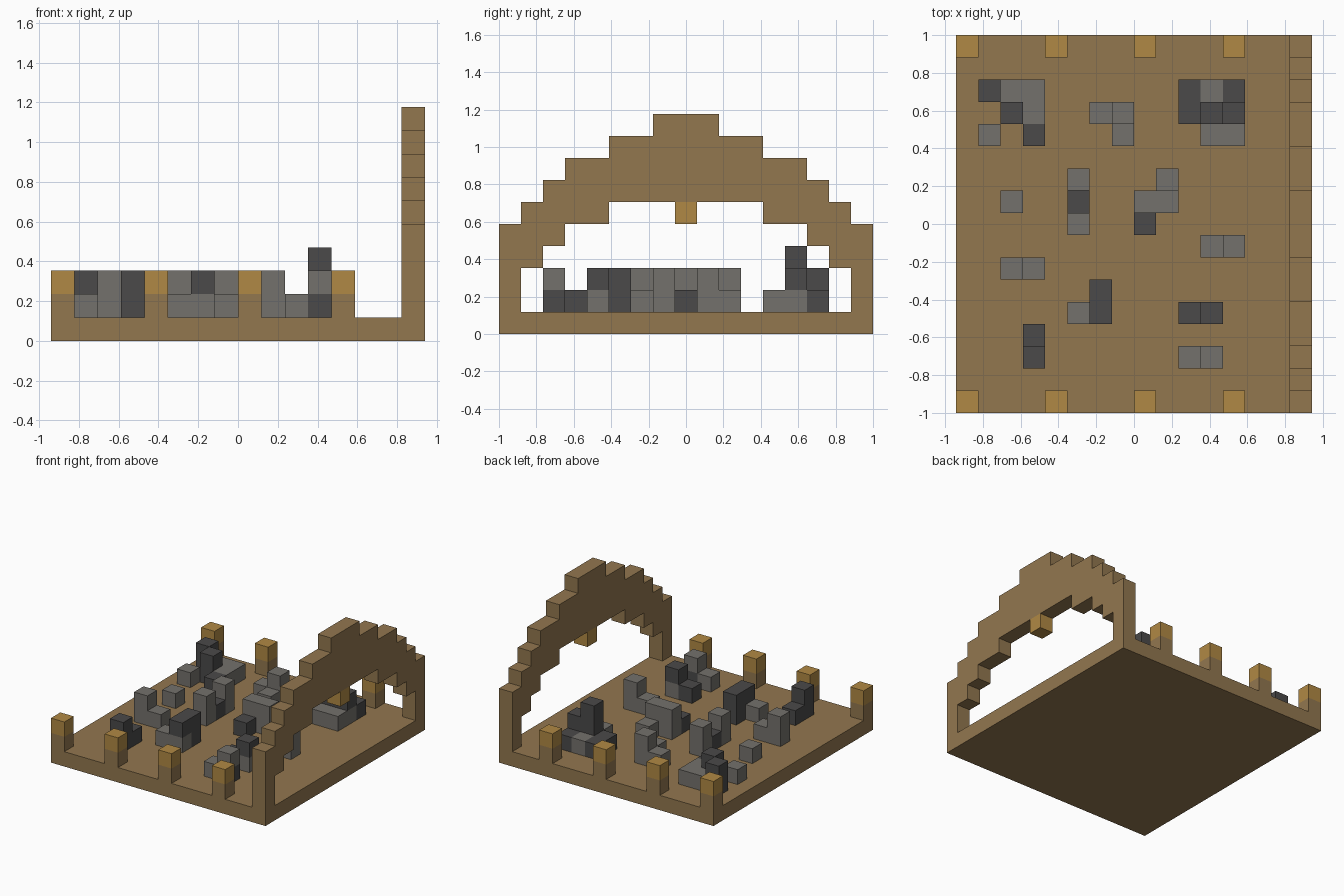
import bpy
import bmesh

if "Cube" in bpy.data.objects:
    bpy.data.objects.remove(bpy.data.objects["Cube"], do_unlink=True)

U = 2 / 17          # edge of one block
NX, NY = 16, 17     # floor size in blocks


def material(name, rgb):
    mat = bpy.data.materials.new(name)
    mat.use_nodes = True
    col = (*rgb, 1)
    mat.diffuse_color = col
    mat.node_tree.nodes["Principled BSDF"].inputs["Base Color"].default_value = col
    return mat


WOOD = material("brown_wood", (0.288, 0.184, 0.078))
GOLD = material("lamp_gold", (0.434, 0.25, 0.058))
GREY = material("grey_stone", (0.174, 0.165, 0.15))
DARK = material("dark_stone", (0.069, 0.067, 0.067))


def place(i, j, k):
    """Block coordinates to scene coordinates."""
    return ((i - NX / 2) * U, (j - NY / 2) * U, k * U)


def finish(name, bm, mat):
    bmesh.ops.recalc_face_normals(bm, faces=bm.faces)
    mesh = bpy.data.meshes.new(name)
    bm.to_mesh(mesh)
    bm.free()
    mesh.materials.append(mat)
    obj = bpy.data.objects.new(name, mesh)
    bpy.context.collection.objects.link(obj)
    return obj


def box(name, low, size, mat):
    bm = bmesh.new()
    bmesh.ops.create_cube(bm, size=1)
    centre = place(*[a + s / 2 for a, s in zip(low, size)])
    for v in bm.verts:
        v.co = [c + x * s * U for c, x, s in zip(centre, v.co, size)]
    return finish(name, bm, mat)


# Floor slab
box("floor", (0, 0, 0), (NX, NY, 1), WOOD)

# Lamp posts along both ends
for side, j in (("front", 0), ("back", NY - 1)):
    for n in range(4):
        box(f"{side}_post_{n + 1}", (4 * n, j, 1), (1, 1, 1), WOOD)
        box(f"{side}_lamp_{n + 1}", (4 * n, j, 2), (1, 1, 1), GOLD)

# Stepped arch: half outlines as (start block, height), mirrored over the middle
outer = [(0, 5), (1, 6), (2, 7), (3, 8), (5, 9), (7, 10)]
inner = [(1, 3), (2, 4), (3, 5), (5, 6)]


def steps(half, base):
    pts, z = [], base
    for y, top in half:
        pts += [(y, z), (y, top)]
        z = top
    return pts + [(NY - y, z) for y, z in reversed(pts)]


outline = steps(outer, 1) + list(reversed(steps(inner, 1)))
bm = bmesh.new()
face = bm.faces.new([bm.verts.new(place(NX - 1, y, z)) for y, z in outline])
ext = bmesh.ops.extrude_face_region(bm, geom=[face])
bmesh.ops.translate(bm, vec=(U, 0, 0),
                    verts=[g for g in ext["geom"] if isinstance(g, bmesh.types.BMVert)])
bmesh.ops.triangulate(bm, faces=[f for f in bm.faces if len(f.verts) > 4])
finish("arch", bm, WOOD)
box("hanging_lamp", (NX - 1, 8, 5), (1, 1, 1), GOLD)

# Rubble plan, back row first; each letter is a stack of stones, bottom to top
stacks = {"g": "g", "d": "d", "G": "gg", "D": "dd", "m": "gd", "n": "dg", "T": "ddd"}
plan = [
    ".Dgg......dgd...",
    "..Dg..gG..dTm...",
    ".g.d...g...gg...",
    "................",
    ".....G...g......",
    "..g..d..GG......",
    ".....G..d.......",
    "...........gG...",
    "..Gg............",
    "......D.........",
    ".....gm...dm....",
    "...d............",
    "...D......gn....",
]
stone_mats = {"g": GREY, "d": DARK}
for row, line in enumerate(plan):
    for i, letter in enumerate(line):
        for k, stone in enumerate(stacks.get(letter, "")):
            box("stone", (i, 14 - row, 1 + k), (1, 1, 1), stone_mats[stone])
